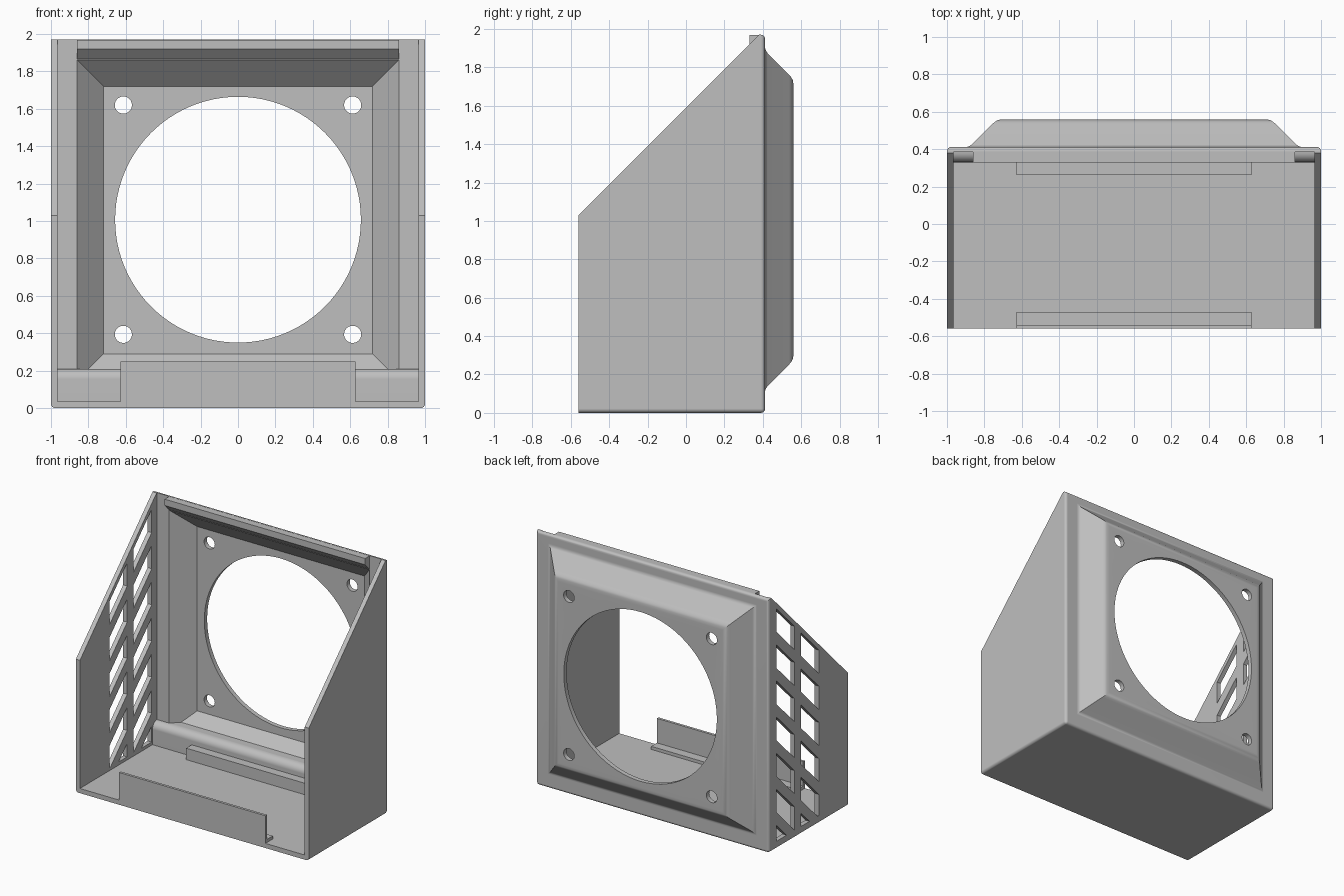
import bpy, bmesh, math
from mathutils import Vector

if "Cube" in bpy.data.objects:
    bpy.data.objects.remove(bpy.data.objects["Cube"], do_unlink=True)

grey = bpy.data.materials.new("plain grey")
grey.use_nodes = True
COLOUR = (0.52, 0.52, 0.52, 1)
grey.diffuse_color = COLOUR
grey.node_tree.nodes["Principled BSDF"].inputs["Base Color"].default_value = COLOUR

MID = 1.007            # height of the opening's centre
WALL = 0.965           # inner half width


def finish(name, bm):
    bmesh.ops.recalc_face_normals(bm, faces=bm.faces[:])
    mesh = bpy.data.meshes.new(name)
    bm.to_mesh(mesh)
    bm.free()
    mesh.materials.append(grey)
    obj = bpy.data.objects.new(name, mesh)
    bpy.context.collection.objects.link(obj)
    return obj


def prism(name, profile, x0, x1, floor=None):
    """Extrude a (y, z) outline along x, optionally trimmed below a height."""
    bm = bmesh.new()
    face = bm.faces.new([bm.verts.new((x0, y, z)) for y, z in profile])
    ext = bmesh.ops.extrude_face_region(bm, geom=[face])
    verts = [v for v in ext["geom"] if isinstance(v, bmesh.types.BMVert)]
    bmesh.ops.translate(bm, vec=(x1 - x0, 0, 0), verts=verts)
    if floor is not None:
        bmesh.ops.bisect_plane(bm, geom=bm.verts[:] + bm.edges[:] + bm.faces[:],
                               plane_co=(0, 0, floor), plane_no=(0, 0, 1), clear_inner=True)
        bmesh.ops.holes_fill(bm, edges=bm.edges[:])
    return finish(name, bm)


def box(name, x, y, z):
    return prism(name, [(y[0], z[0]), (y[1], z[0]), (y[1], z[1]), (y[0], z[1])], *x)


def cylinder(name, x, z, radius, sides):
    ring = [math.tau * i / sides for i in range(sides)]
    bm = bmesh.new()
    face = bm.faces.new([bm.verts.new((x + radius * math.cos(a), 0.45, z + radius * math.sin(a)))
                         for a in ring])
    ext = bmesh.ops.extrude_face_region(bm, geom=[face])
    bmesh.ops.translate(bm, vec=(0, 0.2, 0),
                        verts=[v for v in ext["geom"] if isinstance(v, bmesh.types.BMVert)])
    return finish(name, bm)


def combine(target, other, operation="DIFFERENCE"):
    mod = target.modifiers.new("cut", "BOOLEAN")
    mod.operation, mod.solver, mod.object = operation, "EXACT", other
    bpy.context.view_layer.objects.active = target
    bpy.ops.object.modifier_apply(modifier=mod.name)
    bpy.data.objects.remove(other, do_unlink=True)


def smooth(obj):
    bpy.ops.object.select_all(action="DESELECT")
    obj.select_set(True)
    bpy.context.view_layer.objects.active = obj
    bpy.ops.object.shade_smooth_by_angle(angle=math.radians(32))
    obj.modifiers.new("even shading", "WEIGHTED_NORMAL").keep_sharp = True


# Outer housing, with every edge rounded except those of the open front and the top sides
housing = box("housing", (-1, 1), (-0.56, 0.412), (0, 1.97))
bm = bmesh.new()
bm.from_mesh(housing.data)
edges = []
for e in bm.edges:
    mid = (e.verts[0].co + e.verts[1].co) / 2
    if mid.y > 0.4 or (abs(mid.y) < 0.2 and mid.z < 0.1):
        edges.append(e)
bmesh.ops.bevel(bm, geom=edges, offset=0.022, segments=4, profile=0.5, affect="EDGES")
bm.to_mesh(housing.data)
bm.free()

# Raised back panel: square rings following a soft sloped profile
RINGS = [(0.90, 0.39), (0.90, 0.411), (0.885, 0.414), (0.868, 0.424), (0.755, 0.537),
         (0.743, 0.547), (0.727, 0.556), (0.705, 0.56)]
bm = bmesh.new()
loops = [[bm.verts.new((sx * h, y, MID + sz * h))
          for sx, sz in ((-1, -1), (1, -1), (1, 1), (-1, 1))] for h, y in RINGS]
for a, b in zip(loops, loops[1:]):
    for i in range(4):
        j = (i + 1) % 4
        bm.faces.new((a[i], a[j], b[j], b[i]))
bm.faces.new(loops[0])
bm.faces.new(loops[-1])
combine(housing, finish("raised_panel", bm), "UNION")

# Open interior and the 45 degree slanted front
combine(housing, box("interior", (-WALL, WALL), (-0.8, 0.385), (0.036, 2.2)))
combine(housing, prism("slant", [(-0.8, 0.79), (0.8, 2.39), (-0.8, 2.39)], -1.2, 1.2))

# Funnel-shaped recess behind the opening
bm = bmesh.new()
for s in (-1, 1):
    for x, y, z in ((0.718, 0.525, 0.29), (0.718, 0.525, 1.72), (0.80, 0.445, 0.21),
                    (0.86, 0.385, 0.21), (0.86, 0.385, 1.862),
                    (0.86, 0.33, 0.21), (0.86, 0.33, 1.917)):
        bm.verts.new((s * x, y, z))
bmesh.ops.convex_hull(bm, input=bm.verts[:])
bmesh.ops.dissolve_limit(bm, angle_limit=0.01, verts=bm.verts[:], edges=bm.edges[:])
combine(housing, finish("funnel", bm))

# Large round opening and four screw holes
combine(housing, cylinder("opening", 0, MID, 0.657, 96))
for sx in (-1, 1):
    for sz in (-1, 1):
        combine(housing, cylinder("screw_hole", sx * 0.613, MID + sz * 0.613, 0.046, 24))

# Slanted vents in one side wall, two columns
for y0, y1 in ((-0.20, 0.02), (0.10, 0.32)):
    for row in range(7):
        top = 1.545 - 0.28 * row
        low = top - 0.18
        if top + y1 > 0.08:
            combine(housing, prism("vent", [(y0, low + y0), (y1, low + y1), (y1, top + y1),
                                            (y0, top + y0)], -1.1, -0.9, floor=0.06))
smooth(housing)

# Rounded ledge along the bottom of the back
arc = [math.pi - math.pi / 2 * i / 6 for i in range(7)]
profile = [(0.39, 0.02), (0.33, 0.02)]
profile += [(0.385 + 0.055 * math.cos(a), 0.155 + 0.055 * math.sin(a)) for a in arc]
smooth(prism("bottom_ledge", profile + [(0.39, 0.21)], -WALL, WALL))

# Lip along the top of the back
prism("top_lip", [(0.33, 1.969), (0.33, 1.92), (0.39, 1.86), (0.39, 1.969)], -0.86, 0.86)

# Front lip with its step, and the rear rib on the floor
SPAN = (-0.628, 0.628)
box("front_lip", SPAN, (-0.56, -0.54), (0.02, 0.25))
box("front_step", SPAN, (-0.545, -0.47), (0.02, 0.06))
box("rear_rib", SPAN, (0.262, 0.335), (0.02, 0.125))
